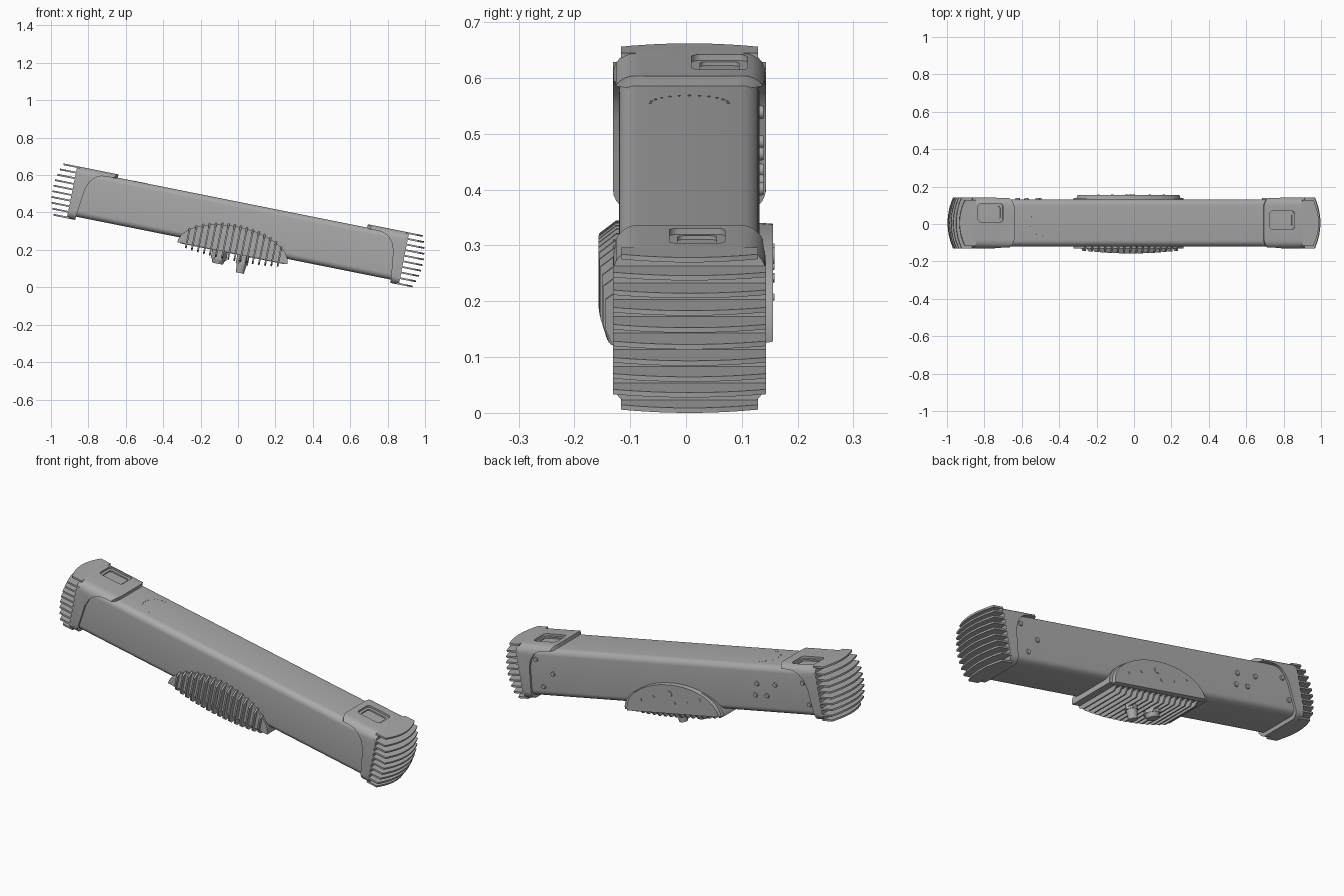
import bpy, bmesh, math
from mathutils import Matrix

if "Cube" in bpy.data.objects:
    bpy.data.objects.remove(bpy.data.objects["Cube"])

grey = bpy.data.materials.new("plain grey")
grey.use_nodes = True
grey.diffuse_color = (0.4, 0.4, 0.4, 1)
grey.node_tree.nodes["Principled BSDF"].inputs["Base Color"].default_value = (0.4, 0.4, 0.4, 1)

YC = 0.006      # middle of the housing across its depth
parts = []


def prism(name, pts, axis, lo, hi, taper=1.0):
    """Extrude a closed outline along x, y or z; taper scales the far end."""
    place = {"x": lambda a, b, h: (h, a, b),
             "y": lambda a, b, h: (a, h, b),
             "z": lambda a, b, h: (a, b, h)}[axis]
    ca = sum(p[0] for p in pts) / len(pts)
    cb = sum(p[1] for p in pts) / len(pts)
    bm = bmesh.new()
    near = [bm.verts.new(place(a, b, lo)) for a, b in pts]
    far = [bm.verts.new(place(ca + (a - ca) * taper, cb + (b - cb) * taper, hi)) for a, b in pts]
    bm.faces.new(near)
    bm.faces.new(far[::-1])
    for i in range(len(pts)):
        j = (i + 1) % len(pts)
        bm.faces.new((near[i], far[i], far[j], near[j]))
    bmesh.ops.recalc_face_normals(bm, faces=bm.faces)
    mesh = bpy.data.meshes.new(name)
    bm.to_mesh(mesh)
    bm.free()
    mesh.materials.append(grey)
    obj = bpy.data.objects.new(name, mesh)
    bpy.context.collection.objects.link(obj)
    parts.append(obj)
    return obj


def combine(obj, tool, operation):
    """Apply a boolean and discard the tool."""
    mod = obj.modifiers.new("cut", "BOOLEAN")
    mod.operation, mod.object, mod.solver = operation, tool, "EXACT"
    dg = bpy.context.evaluated_depsgraph_get()
    mesh = bpy.data.meshes.new_from_object(obj.evaluated_get(dg))
    obj.modifiers.clear()
    obj.data = mesh
    parts.remove(tool)
    bpy.data.objects.remove(tool)


def rounded(cx, cy, hx, hy, r, n=6):
    pts = []
    for q, (sx, sy) in enumerate(((1, 1), (-1, 1), (-1, -1), (1, -1))):
        for i in range(n + 1):
            a = math.pi / 2 * (q + i / n)
            pts.append((cx + sx * (hx - r) + r * math.cos(a), cy + sy * (hy - r) + r * math.sin(a)))
    return pts


def circle(cx, cy, r, n=16):
    return [(cx + r * math.cos(2 * math.pi * i / n), cy + r * math.sin(2 * math.pi * i / n)) for i in range(n)]


def dome(half, base, height, n=32):
    """Half ellipse standing on a flat base line."""
    return [(half * math.cos(math.pi * i / n), base + height * math.sin(math.pi * i / n)) for i in range(n + 1)]


# Long housing
prism("housing", rounded(YC, 0, 0.126, 0.124, 0.032), "x", -0.895, 0.895)

# End caps, slotted on top, with stacked cooling fins
side_profile = [(0.68, 0.16), (0.905, 0.16), (0.905, -0.16), (0.862, -0.16), (0.85, -0.05),
                (0.84, 0.03), (0.825, 0.07), (0.80, 0.1), (0.77, 0.115), (0.73, 0.119), (0.68, 0.119)]
for s, label, slot_x, slot_y in ((1, "left", 0.78, 0.02), (-1, "right", -0.81, 0.06)):
    cap = prism(label + "_cap", [(s * u, w) for u, w in side_profile], "y", -0.2, 0.2)
    combine(cap, prism("cap_section", rounded(YC, 0, 0.137, 0.142, 0.042), "x", -1.1, 1.1), "INTERSECT")
    plan = rounded(s * 0.88, YC, 0.2, 0.15, 0.07)
    combine(cap, prism("cap_plan", plan, "z", -0.3, 0.3), "INTERSECT")
    combine(cap, prism("slot", rounded(slot_x, slot_y, 0.068, 0.05, 0.018), "z", 0.1, 0.2), "DIFFERENCE")
    # Stepped lip inside the slot
    lip = prism(label + "_slot_lip", rounded(slot_x, slot_y, 0.068, 0.05, 0.018), "z", 0.11, 0.131)
    combine(lip, prism("slot_hole", rounded(slot_x, slot_y, 0.055, 0.035, 0.012), "z", 0.1, 0.2), "DIFFERENCE")
    for k in range(10):
        w = -0.1375 + 0.275 * k / 9
        edge = max(0, abs(w) - 0.112)
        half = 0.107 + math.sqrt(0.03 ** 2 - edge ** 2)
        tip = 1.01 - 0.033 * (w / 0.142) ** 2
        pts = [(s * 0.89, YC - half), (s * 0.89, YC + half)]
        for i in range(13):
            t = 1 - i / 6
            pts.append((s * (tip - 0.03 * t * t), YC + half * t))
        prism(f"{label}_end_fin_{k}", pts, "z", w - 0.0045, w + 0.0045)

# Pod under the middle: base shell, back plate and wrap-around fins
prism("pod_base", dome(0.30, -0.152, 0.145), "y", -0.13, 0.14)
prism("pod_back_plate", dome(0.285, -0.155, 0.155), "y", 0.13, 0.156, 0.97)
for k in range(16):
    u = -0.25 + 0.5 * k / 15
    c = math.sqrt(1 - (u / 0.3) ** 2)
    top, out = -0.15 + 0.152 * c, -0.128 - 0.029 * c
    low = -0.155 - 0.035 * c
    pts = [(-0.11, top), (-0.125, top), (out, top - 0.025 * c), (out, -0.135),
           (out + 0.012, low + 0.012), (out + 0.03, low), (0.11, low), (0.135, -0.155), (0.135, -0.14), (-0.11, -0.14)]
    prism(f"pod_fin_{k}", pts, "x", u - 0.0045, u + 0.0045)

# Cable connectors below the pod
for name, u, r, end in (("wide", -0.067, 0.036, -0.222), ("narrow", 0.06, 0.027, -0.248)):
    prism(name + "_connector_nut", circle(u, YC, r + 0.006, 6), "z", -0.15, -0.2)
    prism(name + "_connector_barrel", circle(u, YC, r), "z", -0.2, end, 0.8)

# Bolts on the back: (along, up, radius, face depth)
bolts = [(0.80, 0.07), (0.71, 0.0), (0.78, -0.07), (-0.53, 0.03), (-0.51, -0.03),
         (-0.58, -0.03), (-0.64, 0.03), (-0.81, 0.05), (-0.83, -0.06)]
for k, (u, w) in enumerate(bolts):
    prism(f"back_bolt_{k}", circle(u, w, 0.014, 12), "y", 0.125, 0.139, 0.8)
for k, (u, w, r) in enumerate(((0, -0.05, 0.018), (0.1, -0.07, 0.007), (-0.02, -0.095, 0.01),
                               (-0.1, -0.09, 0.007), (-0.18, -0.07, 0.007), (0.18, -0.09, 0.007))):
    prism(f"pod_bolt_{k}", circle(u, w, r, 12), "y", 0.15, 0.1585, 0.85)

# Dotted arc on the top face
for k in range(13):
    a = math.pi / 2 + math.pi * k / 12
    mark = circle(-0.52 + 0.07 * math.cos(a), YC + 0.07 * math.sin(a), 0.003, 6)
    prism(f"arc_mark_{k}", mark, "z", 0.12, 0.1255)

# Tilt everything and set it on the ground
tilt = Matrix.Translation((0, 0, 0.341)) @ Matrix.Rotation(math.radians(11.3), 4, "Y")
for obj in parts:
    obj.data.transform(tilt)
low = min(v.co.z for obj in parts for v in obj.data.vertices)
bpy.ops.object.select_all(action="DESELECT")
for obj in parts:
    obj.data.transform(Matrix.Translation((0, 0, -low)))
    obj.select_set(True)
bpy.context.view_layer.objects.active = parts[0]
bpy.ops.object.shade_smooth_by_angle(angle=math.radians(30))
